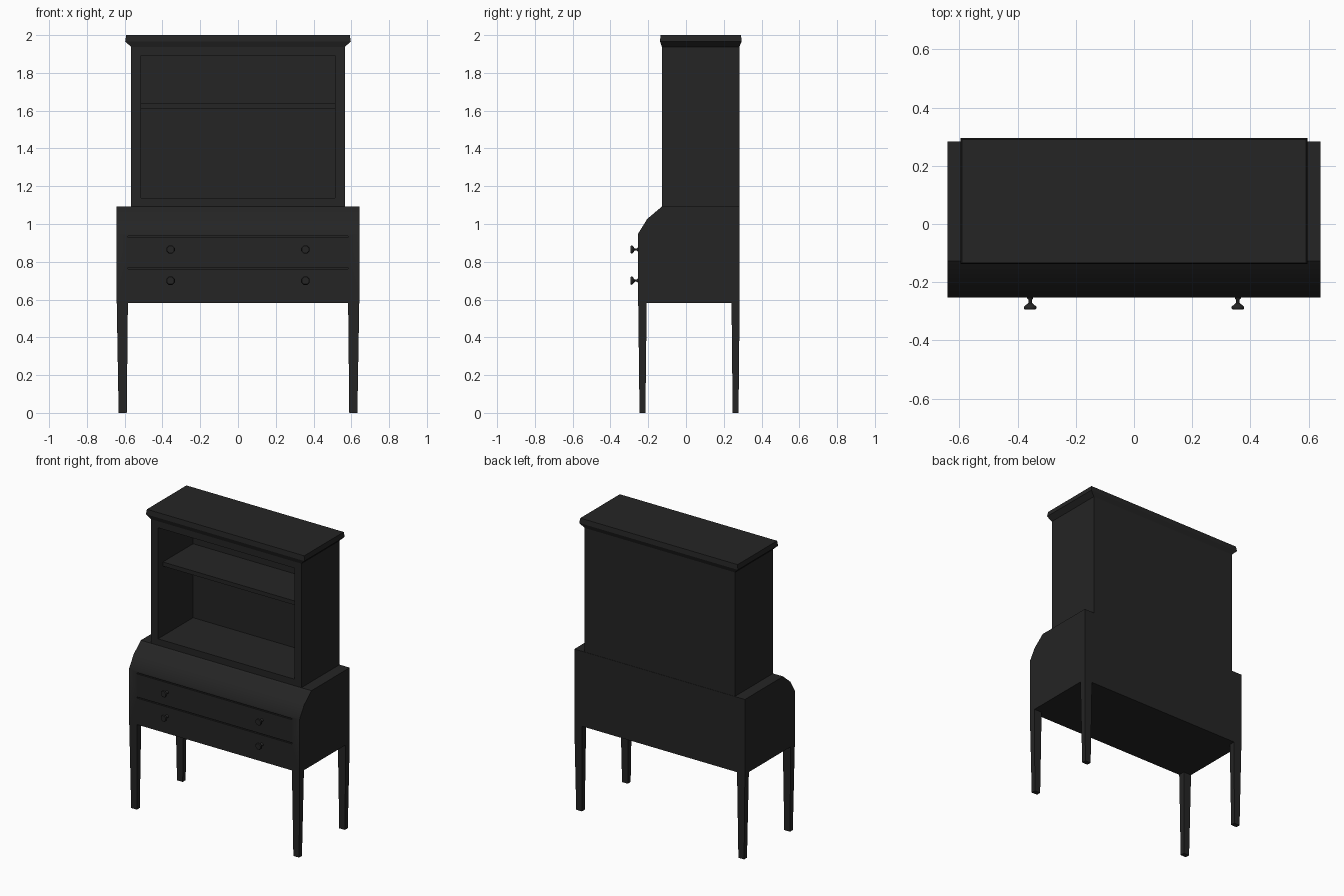
import bpy, bmesh, math

if "Cube" in bpy.data.objects:
    bpy.data.objects.remove(bpy.data.objects["Cube"])

black = bpy.data.materials.new("black paint")
black.diffuse_color = (0.018, 0.018, 0.018, 1)
black.use_nodes = True
black.node_tree.nodes["Principled BSDF"].inputs["Base Color"].default_value = black.diffuse_color


def finish(name, bm):
    bmesh.ops.recalc_face_normals(bm, faces=bm.faces[:])
    me = bpy.data.meshes.new(name)
    bm.to_mesh(me)
    bm.free()
    me.materials.append(black)
    ob = bpy.data.objects.new(name, me)
    bpy.context.collection.objects.link(ob)
    return ob


def rings(name, loops, smooth=None):
    """Skin a stack of equal-length point loops and cap both ends."""
    bm = bmesh.new()
    vs = [[bm.verts.new(p) for p in lp] for lp in loops]
    n = len(vs[0])
    for a, b in zip(vs, vs[1:]):
        for i in range(n):
            bm.faces.new((a[i], a[(i + 1) % n], b[(i + 1) % n], b[i]))
    bm.faces.new(vs[0])
    bm.faces.new(vs[-1])
    return finish(name, bm)


def rect(x0, x1, y0, y1, z):
    return [(x0, y0, z), (x1, y0, z), (x1, y1, z), (x0, y1, z)]


def box(name, x0, x1, y0, y1, z0, z1):
    return rings(name, [rect(x0, x1, y0, y1, z0), rect(x0, x1, y0, y1, z1)])


def cut(ob, cutter):
    """Carve cutter out of ob, then discard the cutter."""
    cutter.hide_render = True
    m = ob.modifiers.new("cut", 'BOOLEAN')
    m.operation = 'DIFFERENCE'
    m.solver = 'EXACT'
    m.object = cutter
    bpy.context.view_layer.objects.active = ob
    bpy.ops.object.modifier_apply(modifier=m.name)
    bpy.data.objects.remove(cutter, do_unlink=True)


# Desk body: slant-fronted side profile swept across the width
W, FRONT, BACK = 0.642, -0.253, 0.284
side = [(BACK, 0.583), (FRONT, 0.583), (FRONT, 0.95), (-0.205, 1.027),
        (-0.127, 1.093), (BACK, 1.093)]
desk = rings("desk_body", [[(x, y, z) for y, z in side] for x in (-W, W)])

# Grooves outlining the drawers
for z in (0.767, 0.932):
    cut(desk, box("groove_cutter", -0.583, 0.583, FRONT - 0.05, FRONT + 0.012,
                  z - 0.004, z + 0.004))

# Tapered legs
for sx, s in ((-1, "left"), (1, "right")):
    for fy, (t0, t1, b0, b1) in (("front", (FRONT, -0.208, -0.246, -0.215)),
                                 ("back", (0.241, BACK, 0.247, 0.278))):
        top = rect(sx * 0.583, sx * W, t0, t1, 0.583)
        foot = rect(sx * 0.589, sx * 0.632, b0, b1, 0)
        rings(f"{fy}_{s}_leg", [foot, top])

# Open bookcase, hollowed from the front
U = 0.566
case = box("bookcase", -U, U, -0.127, 0.282, 1.093, 1.937)
cut(case, box("opening_cutter", -0.513, 0.513, -0.3, 0.25, 1.137, 1.893))
box("bookcase_shelf", -0.513, 0.513, -0.075, 0.25, 1.612, 1.64)

# Crown moulding flaring outward on all sides
rings("crown_moulding", [
    rect(-U, U, -0.127, 0.282, 1.937),
    rect(-0.597, 0.597, -0.138, 0.295, 1.967),
    rect(-0.592, 0.592, -0.134, 0.291, 2.0)])

# Drawer knobs turned from (radius, distance from front)
turned = [(0.012, -0.002), (0.011, 0.003), (0.006, 0.008), (0.006, 0.018),
          (0.014, 0.024), (0.023, 0.031), (0.024, 0.036), (0.020, 0.041)]
for z in (0.70, 0.865):
    for x in (-0.357, 0.357):
        knob = rings("drawer_knob", [
            [(x + r * math.cos(a), FRONT - d, z + r * math.sin(a))
             for a in (math.tau * (i + 0.5) / 8 for i in range(8))]
            for r, d in turned])

# Soften the sloped lid and the knobs
for ob in bpy.context.collection.objects:
    if ob.name.startswith(("desk", "drawer")):
        bpy.ops.object.select_all(action='DESELECT')
        ob.select_set(True)
        bpy.context.view_layer.objects.active = ob
        bpy.ops.object.shade_smooth_by_angle(angle=math.radians(35 if "desk" in ob.name else 50))
